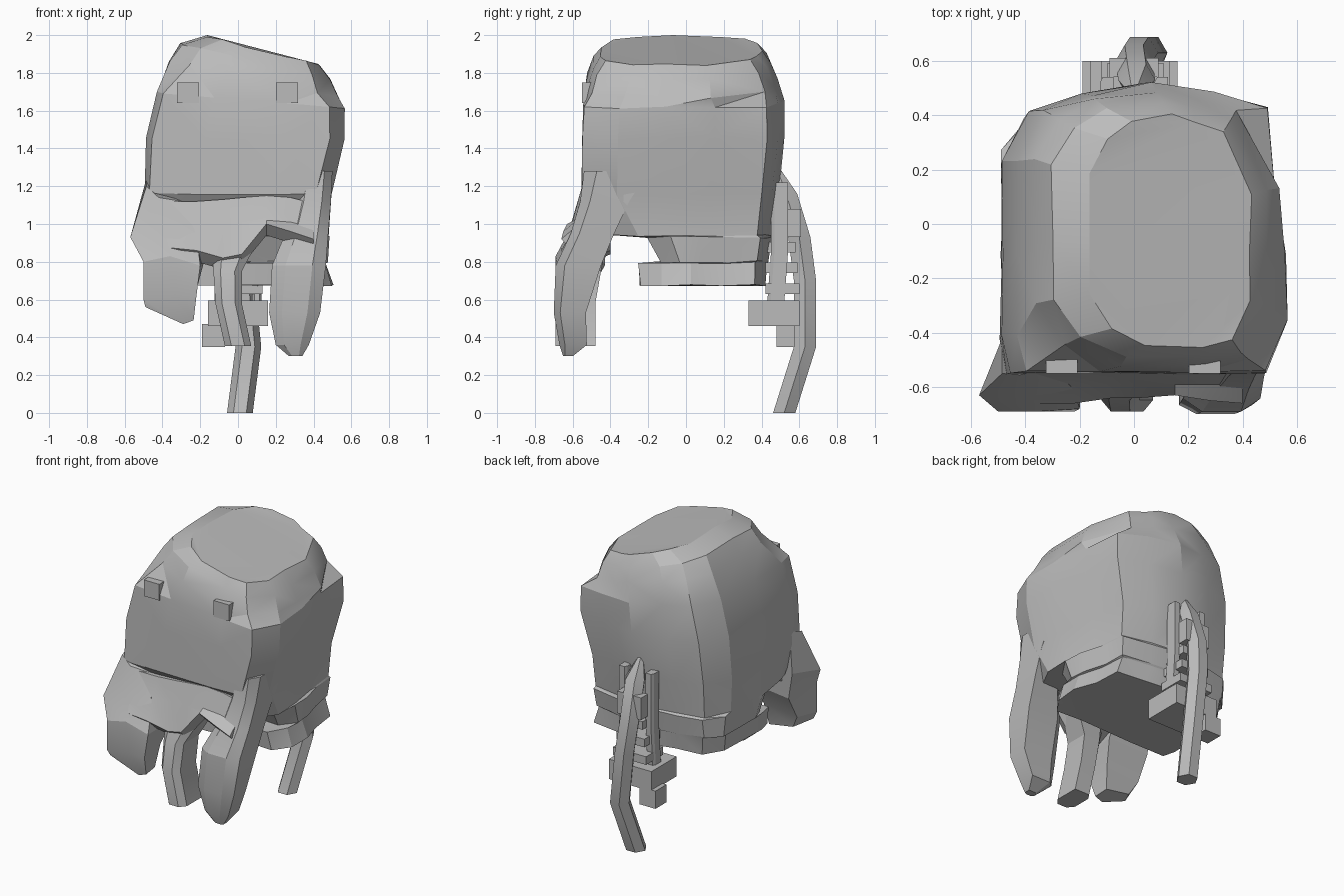
import bpy, bmesh, math, random
from mathutils import Vector

random.seed(4)
cube = bpy.data.objects.get("Cube")
if cube:
    bpy.data.objects.remove(cube)

grey = bpy.data.materials.new("stone_grey")
grey.use_nodes = True
colour = (0.5, 0.5, 0.5, 1)
grey.diffuse_color = colour
grey.node_tree.nodes["Principled BSDF"].inputs["Base Color"].default_value = colour


def finish(name, bm, angle=20):
    bmesh.ops.recalc_face_normals(bm, faces=bm.faces)
    mesh = bpy.data.meshes.new(name)
    bm.to_mesh(mesh)
    bm.free()
    mesh.materials.append(grey)
    ob = bpy.data.objects.new(name, mesh)
    bpy.context.collection.objects.link(ob)
    bpy.ops.object.select_all(action='DESELECT')
    ob.select_set(True)
    bpy.context.view_layer.objects.active = ob
    bpy.ops.object.shade_smooth_by_angle(angle=math.radians(angle))
    return ob


def loft(name, rings, jitter=0.0, angle=20):
    """Skin a list of closed point rings and cap both ends."""
    bm = bmesh.new()
    rows = []
    for ring in rings:
        rows.append([bm.verts.new(Vector(p) + Vector([random.uniform(-jitter, jitter) for _ in p]))
                     for p in ring])
    n = len(rows[0])
    for a, b in zip(rows, rows[1:]):
        for i in range(n):
            j = (i + 1) % n
            bm.faces.new((a[i], a[j], b[j], b[i]))
    bm.faces.new(rows[0])
    bm.faces.new(rows[-1])
    if jitter:
        bmesh.ops.triangulate(bm, faces=bm.faces)
    return finish(name, bm, angle)


def section(shape, x0, x1, y0, y1, z, tilt=0.0, pivot=0.0):
    """Fit a unit outline into a box; tilt lowers it towards +x."""
    pts = []
    for u, v in shape:
        x = (x0 + x1) / 2 + u * (x1 - x0) / 2
        y = (y0 + y1) / 2 + v * (y1 - y0) / 2
        pts.append((x, y, z - tilt * (x - pivot)))
    return pts


def box(name, x0, x1, y0, y1, z0, z1):
    shape = [(-1, -1), (1, -1), (1, 1), (-1, 1)]
    return loft(name, [section(shape, x0, x1, y0, y1, z) for z in (z0, z1)])


# Body: flat front, bulging left flank, chamfered back, tilted crown
outline = [(-.95, -1), (-.4, -1), (.4, -1), (.84, -1), (1, -.65), (1, -.2), (.9, .3),
           (.87, .82), (.45, .92), (0, 1), (-.45, .91), (-.82, .8), (-1, .45), (-1, -.2), (-1, -.75)]
crown = [(-.75, -.85), (-.3, -1), (.4, -1), (.75, -.95), (1, -.6), (1, -.2), (1, .3),
         (.65, .85), (.3, .95), (0, 1), (-.5, .95), (-.8, .8), (-1, .5), (-1, -.1), (-1, -.55)]
body = [section(outline, *r) for r in (
    (-.46, .50, -.24, .42, .675),
    (-.47, .465, -.25, .43, .795),
    (-.48, .47, -.13, .43, .80),
    (-.485, .48, -.20, .45, .93),
    (-.485, .48, -.40, .45, .94),
    (-.49, .49, -.55, .49, 1.16),
    (-.485, .565, -.545, .525, 1.45),
    (-.425, .56, -.54, .525, 1.66, .08))]
body.append(section(crown, -.365, .53, -.525, .49, 1.82, .22, -.16))
body.append(section(crown, -.30, .49, -.49, .45, 1.92, .24, -.16))
body.append(section(crown, -.16, .43, -.45, .40, 1.995, .26, -.16))
loft("body", body, jitter=.006)

# Upper lip: a sloping band across the mouth, built in slices along x
lip = []
for x, top, low, front in ((-.42, 1.12, .82, -.66), (-.22, 1.12, .80, -.66),
                           (-.08, 1.13, .76, -.64), (.02, 1.14, .78, -.64), (.15, 1.15, .94, -.63),
                           (.28, 1.14, .90, -.65), (.40, 1.11, .86, -.66)):
    lip.append([(x, -.42, top), (x, -.55, top), (x, -.59, top - .13),
                (x, front, low + .06), (x, front + .06, low), (x, -.40, low + .08)])
loft("upper_lip", lip)

# Right cheek: flares off the flank, then hangs as a short wide lobe
loft("right_cheek_lobe", [
    [(-.485, -.42, 1.24), (-.485, -.55, 1.20), (-.42, -.555, 1.14), (-.30, -.53, 1.12), (-.30, -.40, 1.15)],
    [(-.49, -.44, .95), (-.57, -.63, .93), (-.45, -.61, .98), (-.22, -.61, .95), (-.22, -.42, .95)],
    [(-.47, -.43, .78), (-.50, -.69, .80), (-.36, -.69, .83), (-.20, -.68, .78), (-.18, -.45, .80)],
    [(-.47, -.52, .62), (-.50, -.69, .60), (-.33, -.69, .62), (-.22, -.69, .62), (-.22, -.52, .65)],
    [(-.42, -.55, .53), (-.49, -.67, .56), (-.29, -.65, .47), (-.235, -.65, .49), (-.24, -.55, .50)]])

# Left cheek: continues the flank down into a long pointed lobe
lobe = [(-1, -.6), (-.5, -1), (.5, -1), (1, -.6), (1, 1), (.4, 1), (-.6, 1), (-1, .6)]
loft("left_cheek_lobe", [section(lobe, *r) for r in (
    (.33, .50, -.54, -.20, 1.28),
    (.30, .492, -.56, -.30, 1.12),
    (.25, .478, -.61, -.38, .95),
    (.18, .465, -.69, -.45, .78),
    (.165, .435, -.70, -.53, .53),
    (.20, .375, -.67, -.525, .36),
    (.27, .34, -.65, -.60, .30))])
loft("middle_lobe", [section(lobe, *r) for r in (
    (-.14, .10, -.60, -.42, .90),
    (-.13, .02, -.65, -.45, .75),
    (-.12, .02, -.69, -.48, .58),
    (-.07, .07, -.69, -.48, .355))])

# Eyes
for side, x in (("right", -.265), ("left", .26)):
    box(side + "_eye", x - .058, x + .058, -.55, -.49, 1.64, 1.75)

# Rear limb: a bent six-sided tube
path = [Vector(p) for p in ((.0, .48, 1.3), (.01, .53, 1.16), (.0, .60, .93),
                            (.02, .63, .70), (.055, .63, .35), (.01, .52, 0))]
limb = []
for i, p in enumerate(path):
    r = .015 if i == 0 else .068
    limb.append([(p.x + r * math.cos(k * math.pi / 3), p.y + r * math.sin(k * math.pi / 3), p.z)
                 for k in range(6)])
loft("rear_limb", limb, angle=35)

# Clasps and braces holding the rear limb to the back
box("limb_clasp", -.09, .09, .54, .61, .93, 1.08)
box("limb_foot_brace", -.16, .16, .33, .60, .46, .595)
box("limb_hook", -.19, -.07, .48, .60, .35, .47)
for i in range(3):
    z = .63 + i * .11
    box("limb_rung_%d" % i, -.12 + .02 * i, .13 - .02 * i, .42, .60 - .01 * i, z, z + .055)
for side in (-1, 1):
    loft("limb_rail", [section(lobe, side * .10 - .025, side * .10 + .025, y, y + .09, z)
                       for y, z in ((.43, .58), (.45, .85), (.45, 1.22))])
